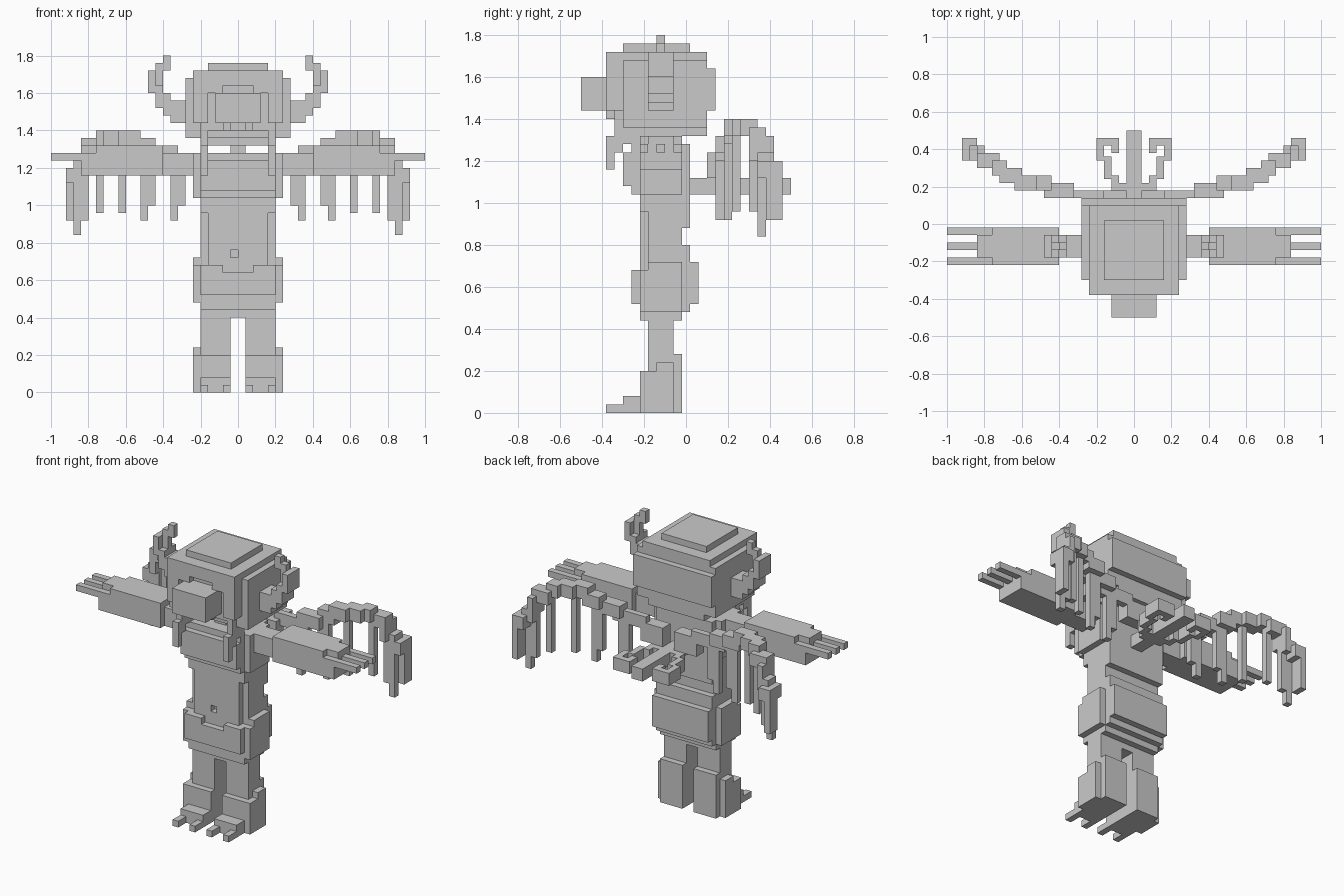
import bpy, bmesh

grey = bpy.data.materials.new("stone_grey")
grey.diffuse_color = (0.59, 0.59, 0.59, 1)


def part(name, boxes, mirror=False):
    """One object made of blocks (x0, x1, y0, y1, z0, z1), optionally mirrored in x."""
    bm = bmesh.new()
    blocks = list(boxes)
    if mirror:
        blocks += [(-b[1], -b[0]) + tuple(b[2:]) for b in boxes]
    for x0, x1, y0, y1, z0, z1 in blocks:
        res = bmesh.ops.create_cube(bm, size=1)
        for v in res["verts"]:
            v.co = ((x0 + x1) / 2 + v.co.x * (x1 - x0),
                    (y0 + y1) / 2 + v.co.y * (y1 - y0),
                    (z0 + z1) / 2 + v.co.z * (z1 - z0))
    me = bpy.data.meshes.new(name)
    bm.to_mesh(me)
    bm.free()
    me.materials.append(grey)
    ob = bpy.data.objects.new(name, me)
    bpy.context.collection.objects.link(ob)
    return ob


# Feet with two toes each, ankle plates and calves
part("feet", [
    (.04, .20, -.22, -.02, 0, .20),
    (.04, .20, -.30, -.22, 0, .08),
    (.04, .08, -.38, -.30, 0, .04),
    (.16, .20, -.38, -.30, 0, .04),
    (.20, .24, -.22, -.06, 0, .20),
    (.20, .24, -.14, -.06, .20, .24),
    (.04, .20, -.06, -.02, .20, .28),
], True)
part("legs", [(.04, .20, -.18, -.06, .20, .46)], True)

# Hips with a notched front panel and a stepped back
part("hips", [
    (-.04, .04, -.18, -.06, .40, .46),
    (-.20, .20, -.22, -.02, .44, .52),
    (-.24, .24, -.22, -.02, .48, .68),
    (-.24, .24, -.18, -.02, .68, .72),
    (-.20, .20, -.18, .02, .48, .80),
    (-.20, .20, .02, .06, .52, .72),
])
part("hip_front_panel", [(-.20, .20, -.26, -.22, .52, .64)])
part("hip_front_corners", [(.08, .20, -.26, -.22, .64, .68)], True)

# Torso with a recessed navel
part("torso", [(-.20, .20, -.18, -.02, .68, 1.04)])
part("belly", [
    (-.16, -.04, -.22, -.18, .64, .96),
    (-.04, 0, -.22, -.18, .64, .72),
    (-.04, 0, -.22, -.18, .76, .96),
    (0, .16, -.22, -.18, .64, .96),
    (-.20, .20, -.22, -.18, .96, 1.04),
])
part("chest", [
    (-.24, .24, -.22, -.02, 1.04, 1.28),
    (-.20, .20, -.10, .02, .88, 1.28),
    (-.20, .20, -.26, -.22, 1.04, 1.28),
    (-.20, .20, -.30, -.26, 1.08, 1.24),
    (-.04, .04, -.18, -.06, 1.28, 1.36),
])

# Arms with broad forearms and three fingers
part("arms", [
    (.24, .40, -.18, -.06, 1.16, 1.28),
    (.40, .76, -.22, -.02, 1.16, 1.32),
    (.76, .84, -.22, -.02, 1.16, 1.28),
    (.76, .84, -.18, -.06, 1.28, 1.32),
], True)
part("fingers", [(.84, 1.0, y, y + .04, 1.24, 1.28)
                 for y in (-.22, -.14, -.06)], True)

# Head, hair cap, brows, snout and hair locks
part("head", [
    (-.20, .20, -.22, .10, 1.32, 1.36),
    (-.28, .28, -.30, .10, 1.36, 1.44),
    (-.28, .28, -.30, .14, 1.44, 1.64),
    (-.28, .28, -.30, .10, 1.64, 1.68),
    (-.20, .20, -.34, -.30, 1.40, 1.64),
])
part("hair_cap", [
    (-.24, .24, -.38, .10, 1.64, 1.72),
    (-.16, .16, -.30, .02, 1.72, 1.76),
])
part("brows", [(.08, .20, -.38, -.34, 1.60, 1.64)], True)
part("snout", [(-.12, .12, -.50, -.34, 1.44, 1.60)])
part("teeth", [(.04, .08, -.38, -.34, 1.40, 1.44)], True)
part("hair_locks", [
    (.20, .24, -.38, -.30, 1.44, 1.64),
    (.16, .20, -.38, -.34, 1.44, 1.64),
    (.16, .20, -.38, -.34, 1.16, 1.32),
    (.16, .20, -.34, -.30, 1.24, 1.40),
    (.16, .20, -.30, -.22, 1.28, 1.36),
], True)

# Curved horns
part("horns", [
    (.28, .36, -.18, -.06, 1.44, 1.56),
    (.36, .40, -.18, -.06, 1.48, 1.60),
    (.40, .44, -.18, -.06, 1.52, 1.64),
    (.44, .48, -.18, -.06, 1.60, 1.72),
    (.40, .44, -.14, -.10, 1.64, 1.76),
    (.36, .40, -.14, -.10, 1.72, 1.80),
], True)

# Arched bony wings with hanging strands
part("wing_arches", [
    (.04, .20, .10, .18, 1.12, 1.24),
    (.16, .40, .14, .18, 1.20, 1.28),
    (.32, .48, .14, .22, 1.24, 1.32),
    (.44, .56, .18, .26, 1.28, 1.36),
    (.52, .64, .18, .26, 1.32, 1.40),
    (.60, .72, .22, .30, 1.32, 1.40),
    (.68, .76, .26, .34, 1.32, 1.40),
    (.72, .84, .30, .38, 1.28, 1.36),
    (.80, .84, .30, .42, 1.20, 1.32),
    (.84, .92, .34, .46, 1.12, 1.20),
    (.80, .88, .34, .42, 1.16, 1.24),
], True)
strands = [  # x, y, bottom, top
    (.28, .14, 1.00, 1.24), (.32, .14, .92, 1.24),
    (.44, .18, 1.00, 1.32), (.48, .18, .92, 1.32),
    (.60, .22, .96, 1.36), (.72, .30, .96, 1.32),
    (.80, .34, .92, 1.24), (.84, .34, .84, 1.20),
    (.88, .38, .92, 1.20), (.88, .42, .92, 1.12),
]
part("wing_strands", [(x, x + .04, y, y + .04, b, t)
                      for x, y, b, t in strands], True)

# Tail with a looped barb on each side
part("tail", [(-.04, .04, -.02, .50, 1.04, 1.12)])
part("tail_barbs", [
    (.04, .08, .14, .22, 1.04, 1.12),
    (.08, .12, .18, .26, 1.04, 1.12),
    (.12, .16, .24, .36, 1.04, 1.12),
    (.16, .20, .34, .46, 1.04, 1.12),
    (.08, .16, .42, .46, 1.04, 1.12),
    (.08, .12, .38, .42, 1.04, 1.12),
], True)
